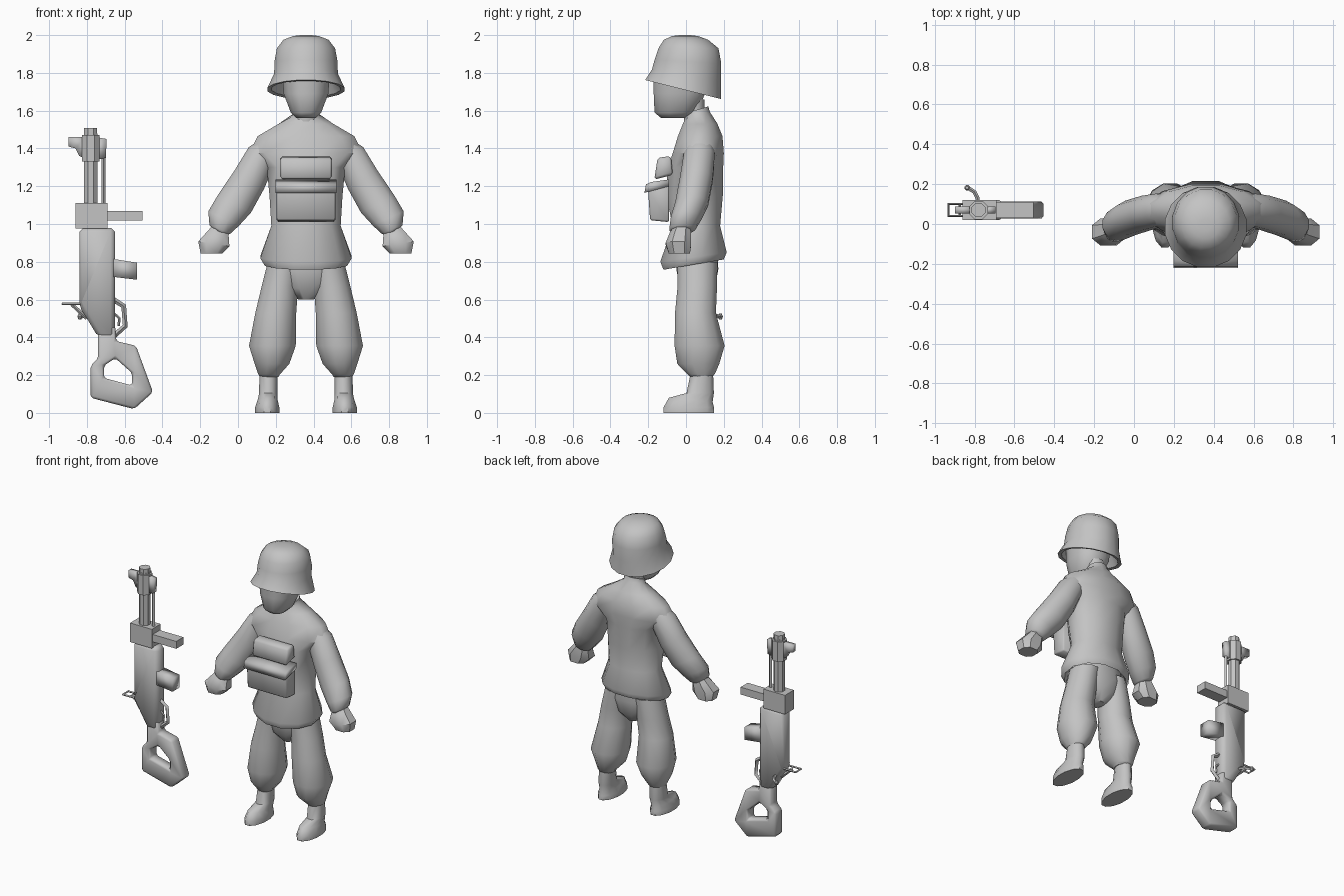
import bpy, bmesh, math
from mathutils import Vector

MAT = bpy.data.materials.new("plain_grey")
MAT.diffuse_color = (0.55, 0.55, 0.55, 1)
FX = 0.36            # centre line of the figure
GX, GY = -0.78, 0.07  # barrel axis of the rifle


def finish(name, bm, angle=40):
    bmesh.ops.recalc_face_normals(bm, faces=bm.faces[:])
    me = bpy.data.meshes.new(name)
    bm.to_mesh(me)
    bm.free()
    for p in me.polygons:
        p.use_smooth = True
    me.set_sharp_from_angle(angle=math.radians(angle))
    me.materials.append(MAT)
    ob = bpy.data.objects.new(name, me)
    bpy.context.collection.objects.link(ob)
    return ob


def loft(name, rings, side=1, origin=FX, n=12, power=1.0, angle=40):
    """Skin ellipses (cx, cy, z, rx, ry, slope_x, slope_y); ends are capped."""
    bm = bmesh.new()
    loops = []
    for ring in rings:
        cx, cy, z, rx, ry, tx, ty = (tuple(ring) + (0, 0))[:7]
        loop = []
        for i in range(n):
            a = 2 * math.pi * (i + 0.5) / n
            c, s = math.cos(a), math.sin(a)
            dx = rx * math.copysign(abs(c) ** power, c)
            dy = ry * math.copysign(abs(s) ** power, s)
            loop.append(bm.verts.new((origin + side * (cx + dx), cy + dy,
                                      z + tx * dx + ty * dy)))
        loops.append(loop)
    for lo, hi in zip(loops, loops[1:]):
        for i in range(n):
            j = (i + 1) % n
            bm.faces.new((lo[i], lo[j], hi[j], hi[i]))
    bm.faces.new(loops[0])
    bm.faces.new(loops[-1])
    return finish(name, bm, angle)


def plate(name, outlines, place, thick, bevel=0):
    """Flat outline (with optional holes) thickened evenly to both sides."""
    bm = bmesh.new()
    edges = []
    for pts in outlines:
        vs = [bm.verts.new(place(a, b)) for a, b in pts]
        edges += [bm.edges.new((vs[i - 1], vs[i])) for i in range(len(vs))]
    bmesh.ops.triangle_fill(bm, use_beauty=True, edges=edges)
    ob = finish(name, bm)
    m = ob.modifiers.new("thickness", 'SOLIDIFY')
    m.thickness, m.offset = thick, 0
    if bevel:
        b = ob.modifiers.new("edge", 'BEVEL')
        b.width, b.segments, b.limit_method = bevel, 1, 'ANGLE'
    return ob


def box(name, x0, x1, y0, y1, z0, z1):
    bm = bmesh.new()
    bmesh.ops.create_cube(bm, size=1)
    for v in bm.verts:
        v.co = Vector(((x0 + x1) / 2 + v.co.x * (x1 - x0),
                       (y0 + y1) / 2 + v.co.y * (y1 - y0),
                       (z0 + z1) / 2 + v.co.z * (z1 - z0)))
    return finish(name, bm)


def rod(name, pts, r, closed=False):
    cu = bpy.data.curves.new(name, 'CURVE')
    cu.dimensions, cu.bevel_depth, cu.bevel_resolution = '3D', r, 0
    cu.use_fill_caps = True
    sp = cu.splines.new('POLY')
    sp.points.add(len(pts) - 1)
    for p, co in zip(sp.points, pts):
        p.co = (*co, 1)
    sp.use_cyclic_u = closed
    tmp = bpy.data.objects.new(name, cu)
    bm = bmesh.new()
    bm.from_mesh(bpy.data.meshes.new_from_object(tmp))
    bpy.data.objects.remove(tmp)
    return finish(name, bm)


def xz(a, b):
    return (a, GY, b)


def yz(a, b):
    return (FX, a, b)


# ---- Soldier: jacket with flared hem and sloped shoulders
loft("jacket", [
    (0, .04, .86, .17, .12, 0, .1), (0, .04, .785, .225, .165, 0, .17),
    (0, .04, .825, .25, .182, 0, .14), (0, .055, .99, .19, .13),
    (0, .045, 1.15, .20, .155), (0, .05, 1.30, .215, .152),
    (0, .065, 1.375, .31, .14), (0, .075, 1.465, .265, .122),
    (0, .075, 1.53, .15, .095), (0, .06, 1.575, .075, .068, 0, .3),
    (0, .06, 1.605, .07, .06, 0, .3)], angle=50)

# ---- Trousers: hips and two baggy legs, boots, sleeves, hands
loft("hips", [(0, .06, .60, .04, .05), (0, .06, .66, .14, .095),
              (0, .06, .76, .205, .115), (0, .06, .90, .17, .11)])
for s, side in ((1, "left"), (-1, "right")):
    loft(side + "_trouser_leg", [
        (.195, .08, .19, .05, .06), (.195, .08, .205, .06, .075),
        (.18, .065, .26, .095, .115), (.178, .072, .355, .128, .137),
        (.16, .05, .53, .112, .112), (.138, .06, .67, .10, .108),
        (.11, .06, .80, .095, .11)], s, angle=50)
    loft(side + "_boot", [
        (.205, .015, 0, .066, .138), (.205, .015, .03, .066, .138),
        (.203, .025, .068, .054, .12, 0, -.1), (.2, .075, .105, .05, .075),
        (.198, .085, .22, .05, .06)], s, angle=50)
    loft(side + "_sleeve", [
        (.455, -.025, .958, .04, .055, .4, 0),
        (.455, -.02, .972, .058, .07, .4, 0),
        (.435, 0, 1.03, .085, .083, .45, 0),
        (.38, .03, 1.105, .092, .09, .5, 0),
        (.30, .055, 1.235, .08, .09, .65, 0),
        (.235, .07, 1.36, .07, .085, .7, 0),
        (.17, .075, 1.43, .05, .07, .7, 0)], s, angle=50)
    loft(side + "_hand", [
        (.50, -.035, .845, .062, .06), (.488, -.04, .895, .088, .072, .15, 0),
        (.465, -.03, .945, .06, .06, .3, 0),
        (.45, -.02, .985, .04, .045, .4, 0)], s, n=8, power=.8)

# ---- Head, neck and helmet
loft("neck", [(0, .045, 1.50, .06, .055), (0, .04, 1.66, .06, .06)])
loft("head", [(0, -.065, 1.562, .055, .07), (0, -.055, 1.59, .083, .115),
              (0, -.035, 1.69, .122, .14), (0, -.03, 1.82, .13, .148)],
     power=.85, angle=50)
loft("helmet", [
    (0, -.01, 1.82, .13, .15), (0, -.015, 1.715, .185, .18, 0, -.24),
    (0, -.015, 1.712, .208, .205, 0, -.25), (0, .003, 1.79, .172, .187, 0, -.15),
    (0, .01, 1.86, .17, .18, 0, -.05), (0, .013, 1.93, .157, .162),
    (0, .0, 1.975, .122, .12), (0, -.005, 1.995, .07, .07),
    (0, -.005, 2.0, .03, .03)], n=16)

# ---- Chest pouches
plate("large_pouch", [[(-.09, 1.01), (-.19, 1.02), (-.20, 1.17), (-.195, 1.215),
                       (-.09, 1.23)]], yz, .31, .008)
plate("large_pouch_flap", [[(-.09, 1.20), (-.22, 1.165), (-.212, 1.21),
                            (-.185, 1.222), (-.09, 1.236)]], yz, .325)
plate("small_pouch", [[(-.07, 1.26), (-.168, 1.235), (-.15, 1.35),
                       (-.08, 1.36)]], yz, .275, .012)

# ---- Rifle: receiver, pierced stock, foregrips
plate("receiver", [[(-.84, .98), (-.65, .98), (-.65, .40), (-.74, .40),
                    (-.80, .50), (-.84, .56)]], xz, .10, .022)
plate("stock", [[(-.74, .46), (-.65, .46), (-.645, .38), (-.54, .355), (-.45, .11),
                 (-.55, .02), (-.78, .08), (-.78, .25), (-.74, .29)],
                [(-.71, .25), (-.65, .29), (-.56, .21), (-.56, .145), (-.71, .185)]],
      xz, .085, .012)
box("front_block", -.86, -.69, .02, .12, .975, 1.11)
box("front_grip", -.70, -.505, .03, .11, 1.018, 1.07)
plate("magazine", [[(-.66, .72), (-.535, .705), (-.535, .795), (-.66, .815)]], xz, .08)

# ---- Barrel, muzzle, front sight and cleaning rod
for name, r, z0, z1 in (("barrel", .038, 1.10, 1.48), ("muzzle_sleeve", .05, 1.33, 1.47),
                        ("muzzle_cap", .037, 1.465, 1.508)):
    loft(name, [(0, GY, z0, r, r), (0, GY, z1, r, r)], origin=GX, n=8)
plate("front_sight", [[(-.81, 1.345), (-.84, 1.36), (-.86, 1.40), (-.897, 1.41),
                       (-.897, 1.46), (-.81, 1.46)]], xz, .035)
plate("rod_lug", [[(-.75, 1.34), (-.70, 1.35), (-.695, 1.45), (-.75, 1.46)]], xz, .035)
rod("cleaning_rod", [(-.712, GY, 1.10), (-.712, GY, 1.38)], .011)

# ---- Trigger guard, trigger, rear sight and bolt handle
rod("trigger_guard", [(-.66, GY, .60), (-.605, GY, .565), (-.597, GY, .46),
                      (-.66, GY, .405)], .014)
rod("trigger", [(-.66, GY, .53), (-.628, GY, .50), (-.632, GY, .46)], .007)
rod("rear_sight", [(-.83, .04, .577), (-.93, .04, .577), (-.93, .10, .577),
                   (-.83, .10, .577)], .007, True)
rod("sight_strut", [(-.875, .04, .577), (-.875, .10, .577)], .006)
rod("sight_brace", [(-.88, GY, .575), (-.80, GY, .50)], .01)
rod("bolt_handle", [(-.78, .09, .52), (-.785, .13, .52), (-.80, .16, .515),
                    (-.83, .18, .51)], .010)
loft("bolt_knob", [(0, .182, .495, .008, .008), (0, .182, .51, .015, .015),
                   (0, .182, .525, .008, .008)], origin=-.837, n=8)
